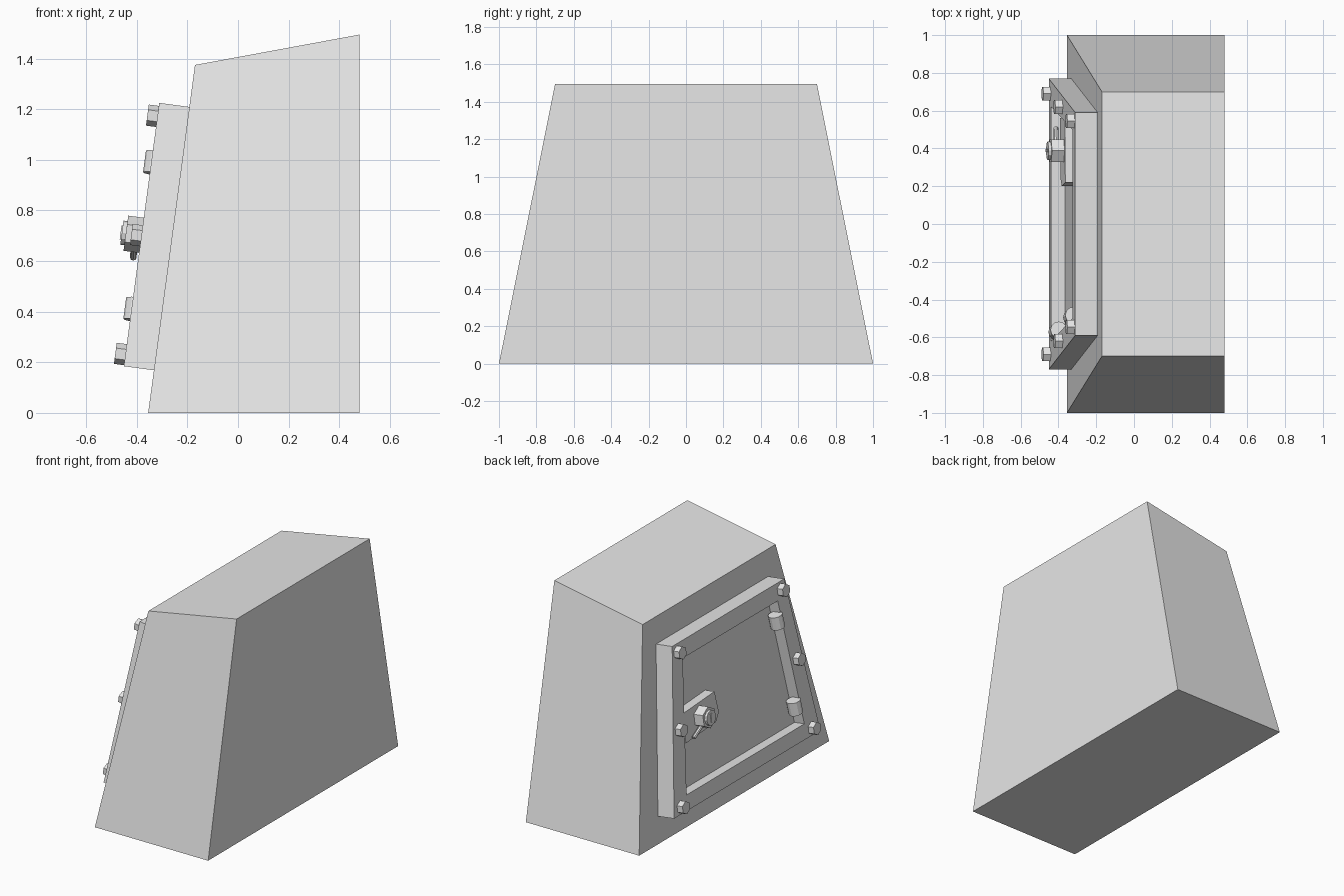
import bpy, bmesh, math
from mathutils import Vector, Matrix

if "Cube" in bpy.data.objects:
    bpy.data.objects.remove(bpy.data.objects["Cube"])

grey = bpy.data.materials.new("light_grey")
grey.diffuse_color = (0.8, 0.8, 0.8, 1)
grey.use_nodes = True
grey.node_tree.nodes["Principled BSDF"].inputs["Base Color"].default_value = grey.diffuse_color

# Slanted wall frame: y across, s up the slope, d outward from the wall
UP = Vector((0.185, 0, 1.375)).normalized()
OUT = Vector((-UP.z, 0, UP.x))
ORIGIN = Vector((-0.355, 0, 0))


def wall(y, s, d):
    return ORIGIN + UP * s + OUT * d + Vector((0, y, 0))


def finish(name, bm):
    bmesh.ops.recalc_face_normals(bm, faces=bm.faces)
    me = bpy.data.meshes.new(name)
    bm.to_mesh(me)
    bm.free()
    me.materials.append(grey)
    ob = bpy.data.objects.new(name, me)
    bpy.context.collection.objects.link(ob)
    return ob


def loft(name, rings, closed=False):
    """Skin matching rings; cap the ends, or join last ring to first."""
    bm = bmesh.new()
    vs = [[bm.verts.new(p) for p in r] for r in rings]
    n = len(vs[0])
    pairs = list(zip(vs, vs[1:])) + ([(vs[-1], vs[0])] if closed else [])
    for a, b in pairs:
        for i in range(n):
            j = (i + 1) % n
            bm.faces.new((a[i], a[j], b[j], b[i]))
    if not closed:
        bm.faces.new(vs[0])
        bm.faces.new(vs[-1])
    return finish(name, bm)


def rod(name, a, b, r, sides, turn=0.0):
    """Prism between two points."""
    axis = (b - a).normalized()
    u = axis.cross(Vector((0, 1, 0)))
    if u.length < 0.01:
        u = Vector((0, 0, 1))
    u.normalize()
    v = axis.cross(u)
    ang = [turn + math.tau * i / sides for i in range(sides)]
    return loft(name, [[c + u * r * math.cos(t) + v * r * math.sin(t) for t in ang] for c in (a, b)])


def trapezoid(y0, s0, y1, s1, d):
    return [wall(-y0, s0, d), wall(y0, s0, d), wall(y1, s1, d), wall(-y1, s1, d)]


# Tapered housing with sloping roof
loft("housing", [
    [(-0.355, -1, 0), (0.48, -1, 0), (0.48, 1, 0), (-0.355, 1, 0)],
    [(-0.17, -0.70, 1.375), (0.48, -0.70, 1.495), (0.48, 0.70, 1.495), (-0.17, 0.70, 1.375)]])

# Door frame around a recess
outer, inner = (0.77, 0.17, 0.59, 1.22), (0.62, 0.268, 0.50, 1.11)
loft("door_frame", [trapezoid(*outer, 0), trapezoid(*outer, 0.12),
                    trapezoid(*inner, 0.12), trapezoid(*inner, 0)], closed=True)

# Recessed door panel
loft("door_panel", [trapezoid(0.63, 0.26, 0.51, 1.12, 0.01), trapezoid(0.63, 0.26, 0.51, 1.12, 0.046)])

# Hex bolts down both sides of the frame
for side in (-1, 1):
    for y, s in ((0.69, 0.216), (0.62, 0.69), (0.545, 1.166)):
        rod("frame_bolt", wall(side * y, s, 0.11), wall(side * y, s, 0.16), 0.042, 6)

# Hinge barrels along one inner edge
for y, s in ((-0.573, 0.355), (-0.495, 0.94)):
    hinge = rod("hinge_barrel", wall(y, s, 0.102), wall(y + 0.012, s + 0.086, 0.102), 0.045, 12)

# Latch plate, hex knob, lock face and pin
plate = [(0.20, 0.65), (0.24, 0.60), (0.56, 0.58), (0.56, 0.77), (0.22, 0.79)]
loft("latch_plate", [[wall(y, s, d) for y, s in plate] for d in (0.04, 0.115)])
rod("latch_knob", wall(0.388, 0.692, 0.10), wall(0.388, 0.692, 0.182), 0.07, 6)
rod("lock_face", wall(0.388, 0.692, 0.175), wall(0.388, 0.692, 0.198), 0.048, 12)
slot = [(0.38, 0.665), (0.396, 0.665), (0.396, 0.72), (0.38, 0.72)]
loft("key_slot", [[wall(y, s, d) for y, s in slot] for d in (0.195, 0.203)])
rod("latch_pin", wall(0.40, 0.66, 0.145), wall(0.51, 0.60, 0.14), 0.013, 8)
